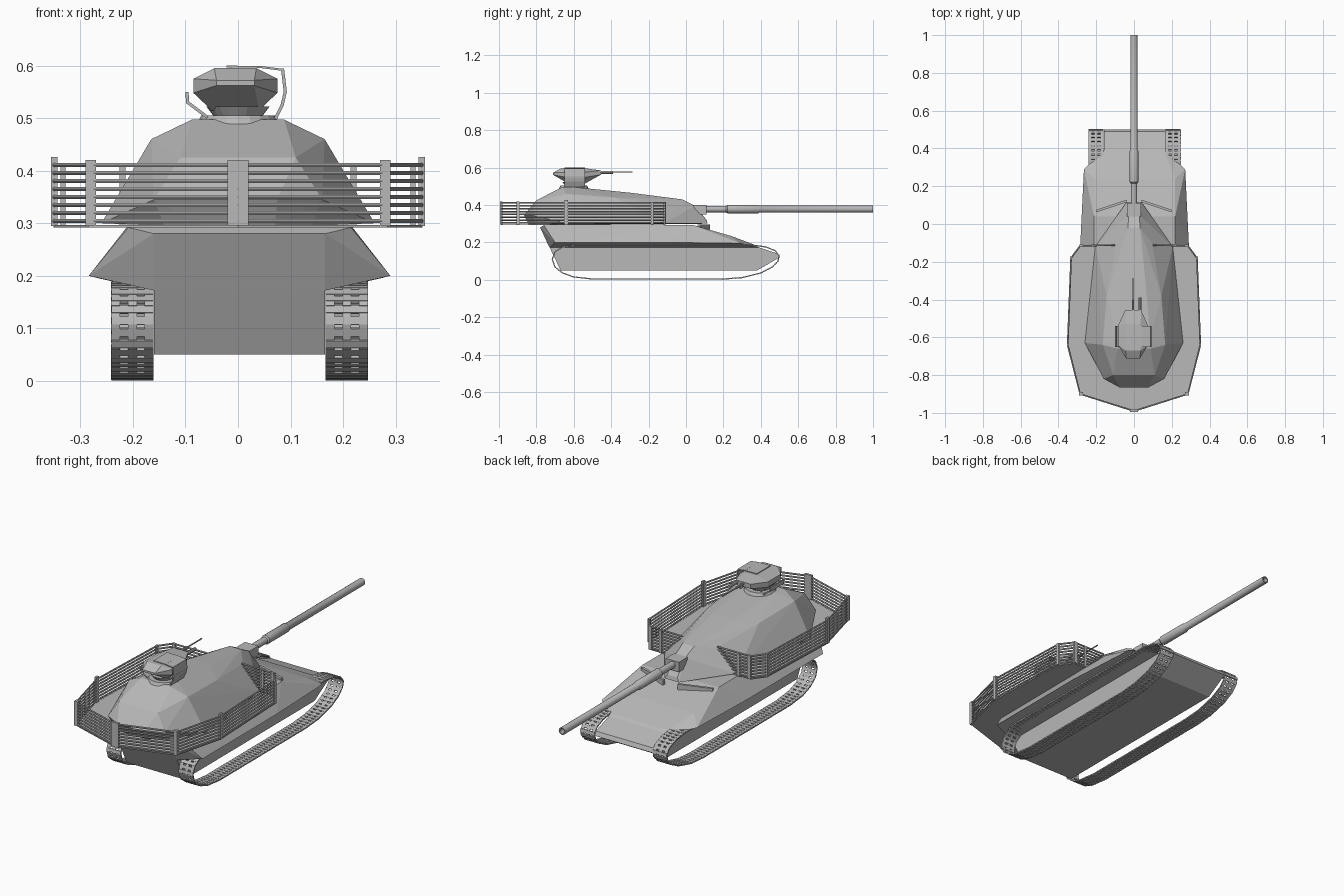
import bpy, bmesh, math
from mathutils import Vector, Matrix

if "Cube" in bpy.data.objects:
    bpy.data.objects.remove(bpy.data.objects["Cube"])

grey = bpy.data.materials.new("armour grey")
grey.diffuse_color = (0.48, 0.48, 0.48, 1)
grey.use_nodes = True
grey.node_tree.nodes["Principled BSDF"].inputs["Base Color"].default_value = grey.diffuse_color
HX = 0.003  # hull centre line


def finish(name, bm, smooth=False):
    bmesh.ops.recalc_face_normals(bm, faces=bm.faces)
    me = bpy.data.meshes.new(name)
    bm.to_mesh(me)
    bm.free()
    me.materials.append(grey)
    ob = bpy.data.objects.new(name, me)
    bpy.context.collection.objects.link(ob)
    if smooth:
        bpy.ops.object.select_all(action='DESELECT')
        ob.select_set(True)
        bpy.context.view_layer.objects.active = ob
        bpy.ops.object.shade_smooth_by_angle(angle=math.radians(35))
    return ob


def mirrored_hull(name, pts, cx=0.0):
    """Faceted convex shell from one half of its corners."""
    bm = bmesh.new()
    for x, y, z in pts:
        bm.verts.new((cx + x, y, z))
        bm.verts.new((cx - x, y, z))
    res = bmesh.ops.convex_hull(bm, input=bm.verts)
    loose = [v for v in bm.verts if not v.link_faces]
    bmesh.ops.delete(bm, geom=loose, context='VERTS')
    bmesh.ops.dissolve_limit(bm, angle_limit=math.radians(1), verts=bm.verts, edges=bm.edges)
    return finish(name, bm)


def extrude(name, pts, vec):
    bm = bmesh.new()
    f = bm.faces.new([bm.verts.new(p) for p in pts])
    r = bmesh.ops.extrude_face_region(bm, geom=[f])
    bmesh.ops.translate(bm, vec=vec, verts=[v for v in r['geom'] if isinstance(v, bmesh.types.BMVert)])
    if f.is_valid and not any(len(e.link_faces) < 2 for e in f.edges):
        pass
    elif f.is_valid is False:
        bm.faces.new([v for v in bm.verts][:len(pts)])
    return finish(name, bm)


def box(bm, c, s, rot=Matrix()):
    bmesh.ops.create_cube(bm, size=1, matrix=Matrix.Translation(c) @ rot.to_4x4() @ Matrix.Diagonal((*s, 1)))


def lathe_y(name, prof, x, z, sides=16):
    """Turned part along y from (y, radius) steps."""
    bm = bmesh.new()
    rings = [[bm.verts.new((x + r * math.cos(2 * math.pi * i / sides), y,
                            z + r * math.sin(2 * math.pi * i / sides))) for i in range(sides)] for y, r in prof]
    for a, b in zip(rings, rings[1:]):
        for i in range(sides):
            j = (i + 1) % sides
            bm.faces.new((a[i], a[j], b[j], b[i]))
    bm.faces.new(rings[0])
    bm.faces.new(rings[-1])
    return finish(name, bm, True)


def tube(bm, path, r, sides=6):
    """Round bar through horizontal path points with mitred corners."""
    rings = []
    for i, p in enumerate(path):
        d0 = (p - path[i - 1]).normalized() if i else (path[1] - p).normalized()
        d1 = (path[i + 1] - p).normalized() if i < len(path) - 1 else d0
        n = Vector((-(d0 + d1).y, (d0 + d1).x, 0)).normalized()
        rings.append([bm.verts.new(p + n * r * math.cos(k * 2 * math.pi / sides)
                                   + Vector((0, 0, r * math.sin(k * 2 * math.pi / sides)))) for k in range(sides)])
    for a, b in zip(rings, rings[1:]):
        for i in range(sides):
            j = (i + 1) % sides
            bm.faces.new((a[i], a[j], b[j], b[i]))
    bm.faces.new(rings[0])
    bm.faces.new(rings[-1])


# Lower hull tub between the tracks
tub = [(-0.78, 0.28), (-0.67, 0.05), (0.38, 0.05), (0.5, 0.12), (0.49, 0.14), (0.05, 0.288), (-0.76, 0.288)]
mirrored_hull("hull_tub", [(0.163, y, z) for y, z in tub], HX)

# Upper hull with flared side sponsons
mirrored_hull("upper_hull", [
    (0.163, -0.78, 0.28), (0.212, -0.76, 0.292), (0.287, -0.70, 0.2), (0.163, -0.73, 0.172),
    (0.287, -0.1, 0.2), (0.268, 0.29, 0.195), (0.215, 0.24, 0.235), (0.215, 0.04, 0.292),
    (0.163, 0.39, 0.172), (0.163, 0.37, 0.186)], HX)

# V-shaped splash guard on the glacis
bm = bmesh.new()
for s in (-1, 1):
    box(bm, (s * 0.12, 0.095, 0.282), (0.17, 0.012, 0.028), Matrix.Rotation(-s * 0.32, 3, 'Z'))
finish("splash_guard", bm)

# Tracks: links laid along a closed loop
loop = [(0.2, 0.004), (0.3, 0.012), (0.4, 0.037), (0.46, 0.067), (0.492, 0.1), (0.497, 0.128), (0.478, 0.155),
        (0.43, 0.175), (0.36, 0.186), (-0.6, 0.186), (-0.66, 0.175), (-0.7, 0.15), (-0.715, 0.11),
        (-0.70, 0.068), (-0.66, 0.037), (-0.6, 0.015), (-0.5, 0.004)]
loop = [Vector((0, y, z)) for y, z in loop]
segs = [(a, b, (b - a).length) for a, b in zip(loop, loop[1:] + loop[:1])]
total = sum(s[2] for s in segs)


def along(d):
    d %= total
    for a, b, l in segs:
        if d <= l:
            return a.lerp(b, d / l)
        d -= l
    return segs[-1][1]


count = 112
pitch = total / count
for side, sx in (("left", -1), ("right", 1)):
    bm = bmesh.new()
    cx = HX + sx * 0.204
    for k in range(count):
        for half, wide in ((0, True), (0.5, False)):
            d = (k + half) * pitch
            c = along(d)
            t = along(d + pitch * 0.4) - along(d - pitch * 0.4)
            rot = Matrix.Rotation(math.atan2(t.z, t.y), 3, 'X')
            if wide:
                box(bm, (cx, c.y, c.z), (0.08, pitch * 0.68, 0.007), rot)
            else:
                for ox in (-0.032, 0, 0.032):
                    box(bm, (cx + ox, c.y, c.z), (0.017, pitch * 0.5, 0.005), rot)
    finish(side + "_track", bm)

# Faceted turret shell
mirrored_hull("turret", [
    (0.088, -0.66, 0.497), (0.085, -0.6, 0.496), (0.06, -0.3, 0.466), (0.032, -0.02, 0.43),
    (0.028, 0.05, 0.395), (0.028, 0.11, 0.32),
    (0.165, -0.64, 0.46), (0.145, -0.38, 0.44), (0.095, -0.1, 0.405),
    (0.11, -0.80, 0.425), (0.16, -0.82, 0.345), (0.075, -0.866, 0.345), (0.14, -0.80, 0.295), (0.07, -0.84, 0.295),
    (0.26, -0.63, 0.3), (0.235, -0.4, 0.3), (0.205, -0.12, 0.3), (0.04, 0.115, 0.3)])

# Mantlet and main gun with hollow muzzle
bm = bmesh.new()
box(bm, (0, 0.075, 0.375), (0.075, 0.07, 0.05))
finish("mantlet", bm)
lathe_y("main_gun", [(0.03, 0.017), (0.215, 0.017), (0.222, 0.023), (0.385, 0.023), (0.392, 0.0185),
                     (1.0, 0.0185), (1.0, 0.013), (0.95, 0.013)], 0, 0.378)

# Cage floor plate
outline = [(0.285, -0.115), (0.333, -0.18), (0.351, -0.64), (0.285, -0.9), (0, -0.99)]
mirrored_hull("cage_floor", [(x, y, z) for x, y in outline for z in (0.292, 0.297)])

# Slat cage rails around the turret
half = [(0.1, -0.112)] + outline
path2d = half + [(-x, y) for x, y in reversed(half[:-1])]
bm = bmesh.new()
for k in range(8):
    z = 0.304 + k * 0.0153
    tube(bm, [Vector((x, y, z)) for x, y in path2d], 0.0045)
finish("cage_rails", bm)

# Cage posts
bm = bmesh.new()
box(bm, (0, -0.988, 0.358), (0.04, 0.012, 0.124))
for s in (-1, 1):
    for x, y, sx, sy, top in ((0.28, -0.898, 0.02, 0.018, 0.42), (0.35, -0.64, 0.012, 0.018, 0.426),
                              (0.333, -0.18, 0.01, 0.014, 0.415), (0.28, -0.115, 0.018, 0.012, 0.415),
                              (0.22, -0.112, 0.012, 0.01, 0.412)):
        box(bm, (s * x, y, (0.295 + top) / 2), (sx, sy, top - 0.295))
finish("cage_posts", bm)

# Weapon station: ring, pedestal and faceted head
WX = -0.005
bm = bmesh.new()
for z, r1, r2, h in ((0.497, 0.078, 0.07, 0.016), (0.512, 0.045, 0.06, 0.02)):
    bmesh.ops.create_cone(bm, cap_ends=True, segments=20, radius1=r1, radius2=r2, depth=h,
                          matrix=Matrix.Translation((WX + 0.005, -0.6, z)))
finish("station_ring", bm)
mirrored_hull("station_head", [
    (0.036, -0.712, 0.572), (0.036, -0.712, 0.562), (0.08, -0.64, 0.575), (0.08, -0.64, 0.548),
    (0.045, -0.63, 0.515), (0.045, -0.54, 0.515), (0.04, -0.67, 0.595), (0.04, -0.53, 0.595),
    (0.08, -0.54, 0.575), (0.08, -0.54, 0.548), (0.042, -0.455, 0.585), (0.042, -0.455, 0.562)], WX)


# Bent guard straps either side of the head
def strap(name, pts, w=0.006):
    bm = bmesh.new()
    for a, b in zip(pts, pts[1:]):
        a, b = Vector((a[0], 0, a[1])), Vector((b[0], 0, b[1]))
        d = b - a
        box(bm, (a + b) / 2 + Vector((0, -0.595, 0)), (d.length + 0.004, 0.11, w),
            Matrix.Rotation(-math.atan2(d.z, d.x), 3, 'Y'))
    finish(name, bm)


strap("right_strap", [(0.072, 0.5), (0.084, 0.525), (0.09, 0.55), (0.085, 0.592)])
strap("left_strap", [(-0.06, 0.503), (-0.096, 0.53), (-0.097, 0.548)])
strap("roof_strap", [(-0.02, 0.598), (0.045, 0.597), (0.085, 0.592)], 0.004)

# Station guns
lathe_y("machine_gun", [(-0.48, 0.006), (-0.4, 0.006), (-0.4, 0.0035), (-0.285, 0.0035)], WX, 0.577, 8)
lathe_y("side_launcher", [(-0.56, 0.008), (-0.39, 0.008)], 0.032, 0.575, 8)
